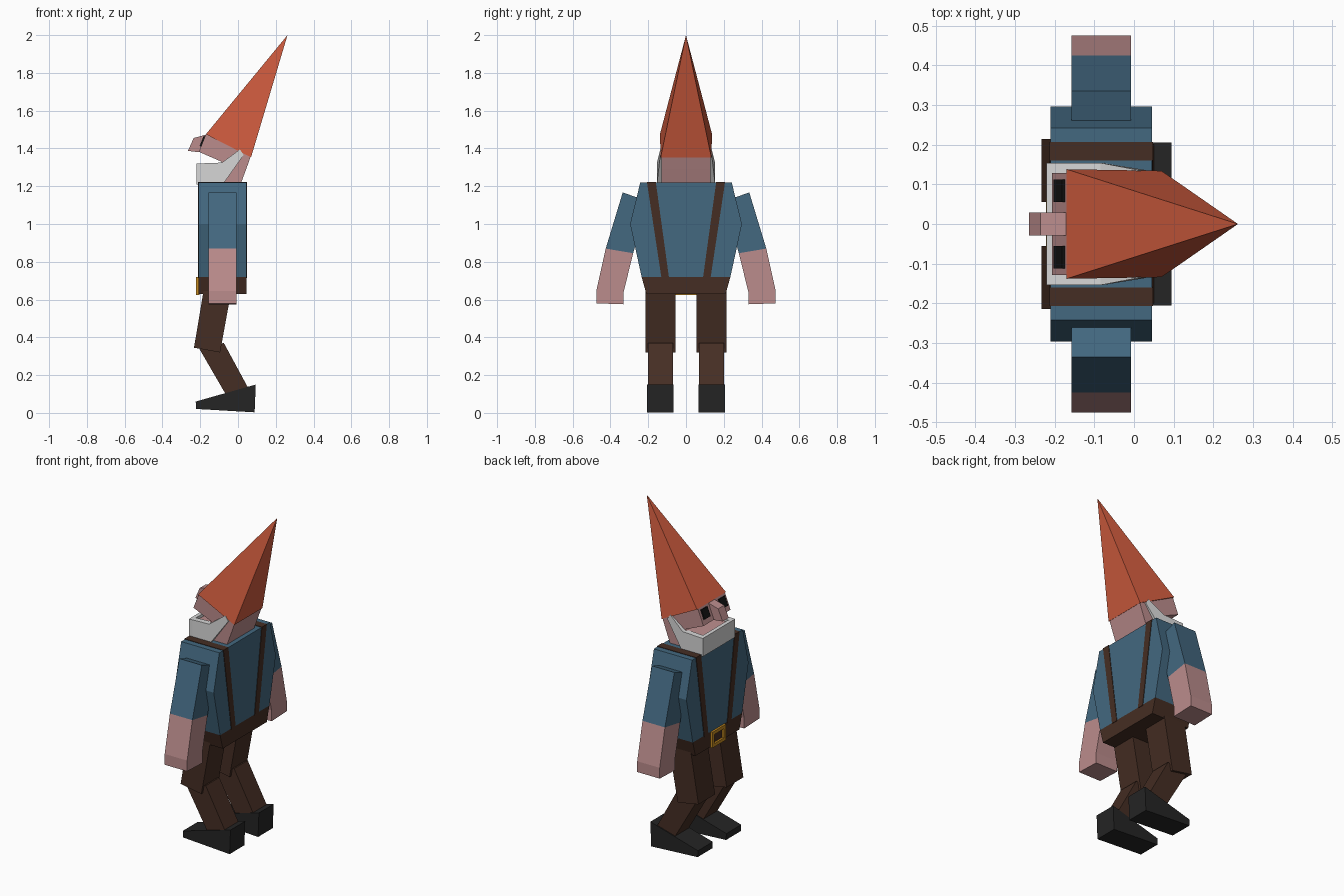
import bpy, bmesh
from mathutils import Vector

if "Cube" in bpy.data.objects:
    bpy.data.objects.remove(bpy.data.objects["Cube"])


def material(name, r, g, b):
    m = bpy.data.materials.new(name)
    m.diffuse_color = (r, g, b, 1)
    m.use_nodes = True
    m.node_tree.nodes["Principled BSDF"].inputs["Base Color"].default_value = m.diffuse_color
    return m


RED = material("hat red", 0.62, 0.105, 0.048)
BLUE = material("shirt blue", 0.056, 0.138, 0.215)
SKIN = material("skin pink", 0.5, 0.265, 0.265)
WHITE = material("beard white", 0.68, 0.68, 0.68)
BROWN = material("trouser brown", 0.06, 0.027, 0.017)
BLACK = material("shoe black", 0.018, 0.018, 0.018)
DARK = material("eye black", 0.006, 0.006, 0.006)
GOLD = material("buckle gold", 0.55, 0.25, 0.015)


def make(name, bm, mats):
    bmesh.ops.recalc_face_normals(bm, faces=bm.faces[:])
    me = bpy.data.meshes.new(name)
    bm.to_mesh(me)
    bm.free()
    for m in mats:
        me.materials.append(m)
    ob = bpy.data.objects.new(name, me)
    bpy.context.collection.objects.link(ob)
    return ob


def prism(name, pts, axis, a, b, mat, split=None):
    """Extrude a side profile (axis 'y': x,z points; axis 'x': y,z points) from a to b.
    split = (point, normal, material below the plane)."""
    bm = bmesh.new()
    put = (lambda p, t: (p[0], t, p[1])) if axis == 'y' else (lambda p, t: (t, p[0], p[1]))
    lo = [bm.verts.new(put(p, a)) for p in pts]
    hi = [bm.verts.new(put(p, b)) for p in pts]
    bm.faces.new(lo)
    bm.faces.new(hi)
    n = len(pts)
    for i in range(n):
        j = (i + 1) % n
        bm.faces.new((lo[i], lo[j], hi[j], hi[i]))
    mats = [mat]
    if split:
        co, no = Vector(split[0]), Vector(split[1])
        bmesh.ops.bisect_plane(bm, geom=bm.verts[:] + bm.edges[:] + bm.faces[:],
                               plane_co=co, plane_no=no)
        for f in bm.faces:
            f.material_index = int((f.calc_center_median() - co).dot(no) < 0)
        mats.append(split[2])
    return make(name, bm, mats)


# Torso: shirt with a trouser waist at the bottom
half = [(0.21, 0.63), (0.235, 0.72), (0.296, 1.0), (0.242, 1.22)]
prism("torso", half + [(-y, z) for y, z in reversed(half)], 'x', -0.21, 0.045, BLUE,
      ((0, 0, 0.72), (0, 0, 1), BROWN))

# Belt buckle frame on the front
for y in (-0.055, 0.055):
    prism("buckle_side", [(y - .01, .625), (y + .01, .625), (y + .01, .72), (y - .01, .72)],
          'x', -0.222, -0.205, GOLD)
for z in (0.635, 0.71):
    prism("buckle_bar", [(-.065, z - .01), (.065, z - .01), (.065, z + .01), (-.065, z + .01)],
          'x', -0.222, -0.205, GOLD)

# Head, jaw and neck in one profile with an open mouth
prism("head", [(-.17, 1.475), (-.207, 1.382), (-.083, 1.328), (-.205, 1.30), (-.205, 1.21),
               (.01, 1.20), (.045, 1.295), (.067, 1.357)], 'y', -0.129, 0.129, SKIN)
prism("nose", [(-.235, 1.455), (-.17, 1.473), (-.206, 1.38), (-.265, 1.387)],
      'y', -0.029, 0.029, SKIN)

# Pointed four-sided hat
bm = bmesh.new()
base = [bm.verts.new(p) for p in ((-.17, -.138, 1.475), (-.17, .138, 1.475),
                                  (.069, .134, 1.353), (.069, -.134, 1.353))]
tip = bm.verts.new((.262, 0, 2.0))
bm.faces.new(base)
for i in range(4):
    bm.faces.new((base[i], base[(i + 1) % 4], tip))
make("hat", bm, [RED])

# Beard: front wall and two tapering sides
prism("beard_front", [(-.22, 1.21), (-.22, 1.32), (-.197, 1.32), (-.197, 1.21)],
      'y', -0.154, 0.154, WHITE)

for s, side in ((-1, "right"), (1, "left")):
    ob = prism("beard_" + side, [(-.22, 1.21), (-.22, 1.32), (-.085, 1.325), (.01, 1.395),
                                 (.03, 1.365), (-.08, 1.21)], 'y', s * 0.12, s * 0.154, WHITE)
    for v in ob.data.vertices:
        if v.co.x > 0 and abs(v.co.y) > 0.14:
            v.co.y = s * 0.136

    # Eye plate lying on the slanted face
    d, n = Vector((-.37, -.93)).normalized(), Vector((-.93, .37)).normalized()
    p = Vector((-.17, 1.475))
    eye = [p + d * .012 - n * .001, p + d * .07 - n * .001,
           p + d * .07 + n * .008, p + d * .012 + n * .008]
    prism("eye_" + side, eye, 'y', s * 0.055, s * 0.112, DARK)

    # Brace strap: thin plates showing on front, top and back
    prism("brace_" + side, [(s * .16, 1.223), (s * .207, 1.223), (s * .13, .715), (s * .09, .715)],
          'x', -0.213, 0.048, BROWN)

    # Arm with sleeve and bare forearm
    prism("arm_" + side, [(s * y, z) for y, z in ((.2, 1.12), (.335, 1.167), (.425, .87),
                          (.475, .645), (.475, .58), (.33, .575), (.33, .64), (.28, .845))],
          'x', -0.157, -0.007, BLUE, ((0, s * .425, .87), (0, -s * .17, 1), SKIN))

    # Bent leg and wedge shoe
    prism("thigh_" + side, [(-.18, .66), (-.033, .66), (-.095, .32), (-.233, .345)],
          'y', s * 0.055, s * 0.214, BROWN)
    prism("shin_" + side, [(-.205, .34), (-.075, .37), (.055, .13), (-.06, .09)],
          'y', s * 0.07, s * 0.2, BROWN)
    prism("shoe_" + side, [(-.224, .06), (-.222, .021), (.088, .003), (.094, .15)],
          'y', s * 0.065, s * 0.206, BLACK)
